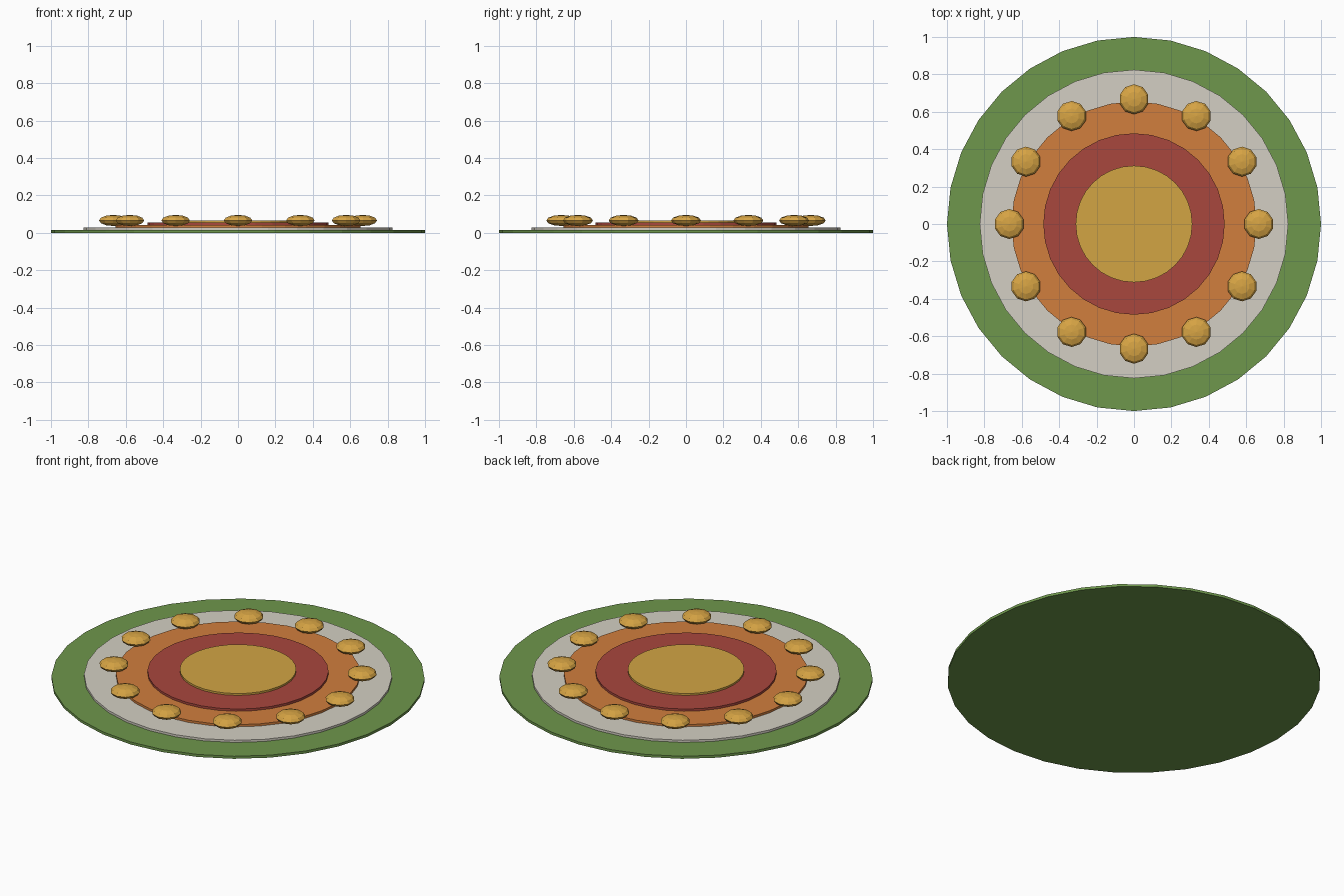
import bpy
from math import cos, sin, tau

cube = bpy.data.objects.get("Cube")
if cube:
    bpy.data.objects.remove(cube, do_unlink=True)


def material(name, rgb):
    """Flat colour from 0-255 display values, stored as linear."""
    linear = [((c / 255 + 0.055) / 1.055) ** 2.4 for c in rgb]
    mat = bpy.data.materials.new(name)
    mat.use_nodes = True
    mat.diffuse_color = (*linear, 1)
    mat.node_tree.nodes["Principled BSDF"].inputs["Base Color"].default_value = (*linear, 1)
    return mat


green = material("leaf green", (110, 151, 76))
cream = material("cream", (212, 207, 195))
orange = material("orange", (209, 126, 61))
red = material("brick red", (169, 71, 61))
gold = material("gold", (210, 165, 68))
amber = material("amber", (215, 164, 68))


def disc(name, radius, bottom, top, mat):
    bpy.ops.mesh.primitive_cylinder_add(
        vertices=32, radius=radius, depth=top - bottom,
        location=(0, 0, (top + bottom) / 2))
    obj = bpy.context.object
    obj.name = name
    obj.data.materials.append(mat)


# Stacked discs, each smaller and a little higher
disc("base_disc", 1.0, 0, 0.015, green)
disc("cream_disc", 0.825, 0.01, 0.028, cream)
disc("orange_disc", 0.655, 0.02, 0.041, orange)
disc("red_disc", 0.485, 0.03, 0.054, red)
disc("centre_disc", 0.312, 0.04, 0.065, gold)

# Ring of flattened faceted beads sharing one mesh
bpy.ops.mesh.primitive_uv_sphere_add(segments=10, ring_count=6, radius=0.08)
bead = bpy.context.object
bead.data.materials.append(amber)
count = 12
for i in range(count):
    obj = bead if i == 0 else bead.copy()
    if i:
        bpy.context.collection.objects.link(obj)
    angle = tau * i / count
    obj.name = f"bead_{i + 1}"
    obj.location = (0.667 * cos(angle), 0.667 * sin(angle), 0.066)
    obj.scale = (1, 1, 0.37)
